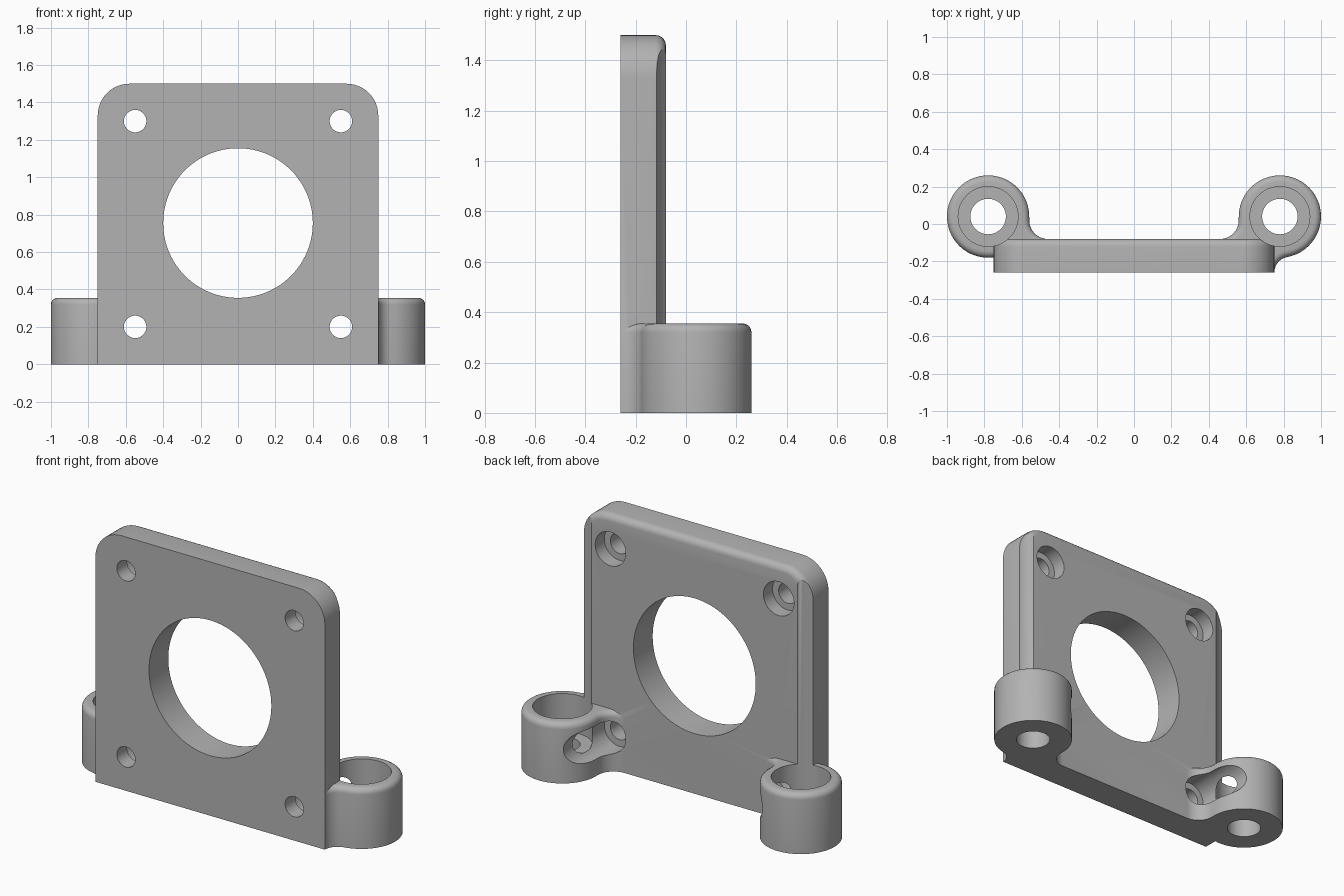
import bpy, bmesh
from math import cos, sin, radians, atan2, degrees, hypot

if "Cube" in bpy.data.objects:
    bpy.data.objects.remove(bpy.data.objects["Cube"])

FRONT, BACK = -0.26, -0.08      # plate faces
BOSS_X, BOSS_Y = 0.78, 0.04     # boss axis
BOSS_R, BOSS_H = 0.22, 0.355
HOLE_X = 0.55

grey = bpy.data.materials.new("grey plastic")
grey.use_nodes = True
colour = (0.45, 0.45, 0.45, 1)
grey.diffuse_color = colour
grey.node_tree.nodes["Principled BSDF"].inputs["Base Color"].default_value = colour


def arc(cx, cy, r, start, end, steps):
    """Points on an arc, angles in degrees."""
    angles = [radians(start + (end - start) * i / steps) for i in range(steps + 1)]
    return [(cx + r * cos(a), cy + r * sin(a)) for a in angles]


def prism(name, outline, low, high, axis="Z", rounding=0, keep=None):
    """Extrude an outline along an axis and round the edges of its high end."""
    def place(p, h):
        return (p[0], p[1], h) if axis == "Z" else (p[0], h, p[1])
    bm = bmesh.new()
    bottom = [bm.verts.new(place(p, low)) for p in outline]
    top = [bm.verts.new(place(p, high)) for p in outline]
    bm.faces.new(bottom)
    bm.faces.new(top)
    n = len(outline)
    for i in range(n):
        j = (i + 1) % n
        bm.faces.new((bottom[i], bottom[j], top[j], top[i]))
    bmesh.ops.recalc_face_normals(bm, faces=bm.faces)
    if rounding:
        rim = [e for e in bm.edges if all(v in top for v in e.verts)
               and (keep is None or keep(e))]
        bmesh.ops.bevel(bm, geom=rim, offset=rounding, segments=5, profile=0.5,
                        affect="EDGES", clamp_overlap=False)
    mesh = bpy.data.meshes.new(name)
    bm.to_mesh(mesh)
    bm.free()
    mesh.materials.append(grey)
    obj = bpy.data.objects.new(name, mesh)
    bpy.context.collection.objects.link(obj)
    return obj


def cylinder(name, cx, cy, r, low, high, axis="Z", sides=48):
    step = 360 / sides
    return prism(name, arc(cx, cy, r, 0, 360 - step, sides - 1), low, high, axis)


def combine(target, tool, operation):
    mod = target.modifiers.new(operation.lower(), "BOOLEAN")
    mod.operation = operation
    mod.solver = "EXACT"
    mod.object = tool
    bpy.context.view_layer.objects.active = target
    bpy.ops.object.modifier_apply(modifier=mod.name)
    bpy.data.objects.remove(tool)


# Face plate: rounded upper corners, softened back edges, flat base
plate_outline = ([(-0.75, 0), (0.75, 0)]
                 + arc(0.58, 1.33, 0.17, 0, 90, 12)
                 + arc(-0.58, 1.33, 0.17, 90, 180, 12))
bracket = prism("motor_bracket", plate_outline, FRONT, BACK, "Y", 0.04,
                lambda e: max(v.co.z for v in e.verts) > 0.01)

# Screw bosses, blended into the plate; only the left one has an outer fillet
for side, label in ((1, "left"), (-1, "right")):
    inner = (0.46, 0.02)
    turn = degrees(atan2(BOSS_Y - inner[1], BOSS_X - inner[0]))
    outline = arc(*inner, 0.1, -90, turn, 12)
    if side > 0:
        outer = (0.835, FRONT)
        lean = degrees(atan2(outer[1] - BOSS_Y, outer[0] - BOSS_X))
        reach = hypot(outer[0] - BOSS_X, outer[1] - BOSS_Y) - BOSS_R
        outline += arc(BOSS_X, BOSS_Y, BOSS_R, 180 + turn, lean, 40)[1:]
        outline += arc(*outer, reach, 180 + lean, 179, 10)[1:]
        outline += [(0.7, -0.25)]
    else:
        outline += arc(BOSS_X, BOSS_Y, BOSS_R, 180 + turn, -120, 46)[1:]
    outline += [(0.46, -0.2)]
    boss = prism(label + "_boss", [(side * x, y) for x, y in outline],
                 0, BOSS_H, "Z", 0.035)
    combine(bracket, boss, "UNION")

# Large central opening
combine(bracket, cylinder("centre_cutter", 0, 0.755, 0.4, -1, 1, "Y", 96), "DIFFERENCE")

for side in (-1, 1):
    # Counterbored plate screw holes, the lower ones breaking through the bosses
    for z in (0.2, 1.3):
        x = side * HOLE_X
        combine(bracket, cylinder("screw_cutter", x, z, 0.06, -1, 1, "Y"), "DIFFERENCE")
        combine(bracket, cylinder("head_cutter", x, z, 0.1, -0.165, 1, "Y"), "DIFFERENCE")
    # Boss pockets, with clearance up the plate edge, and their through holes
    x = side * BOSS_X
    combine(bracket, cylinder("pocket_cutter", x, BOSS_Y, 0.16, 0.13, 2), "DIFFERENCE")
    combine(bracket, cylinder("bolt_cutter", x, BOSS_Y, 0.095, -1, 1), "DIFFERENCE")

bpy.ops.object.select_all(action="DESELECT")
bracket.select_set(True)
bpy.context.view_layer.objects.active = bracket
bpy.ops.object.shade_smooth_by_angle(angle=radians(25))
